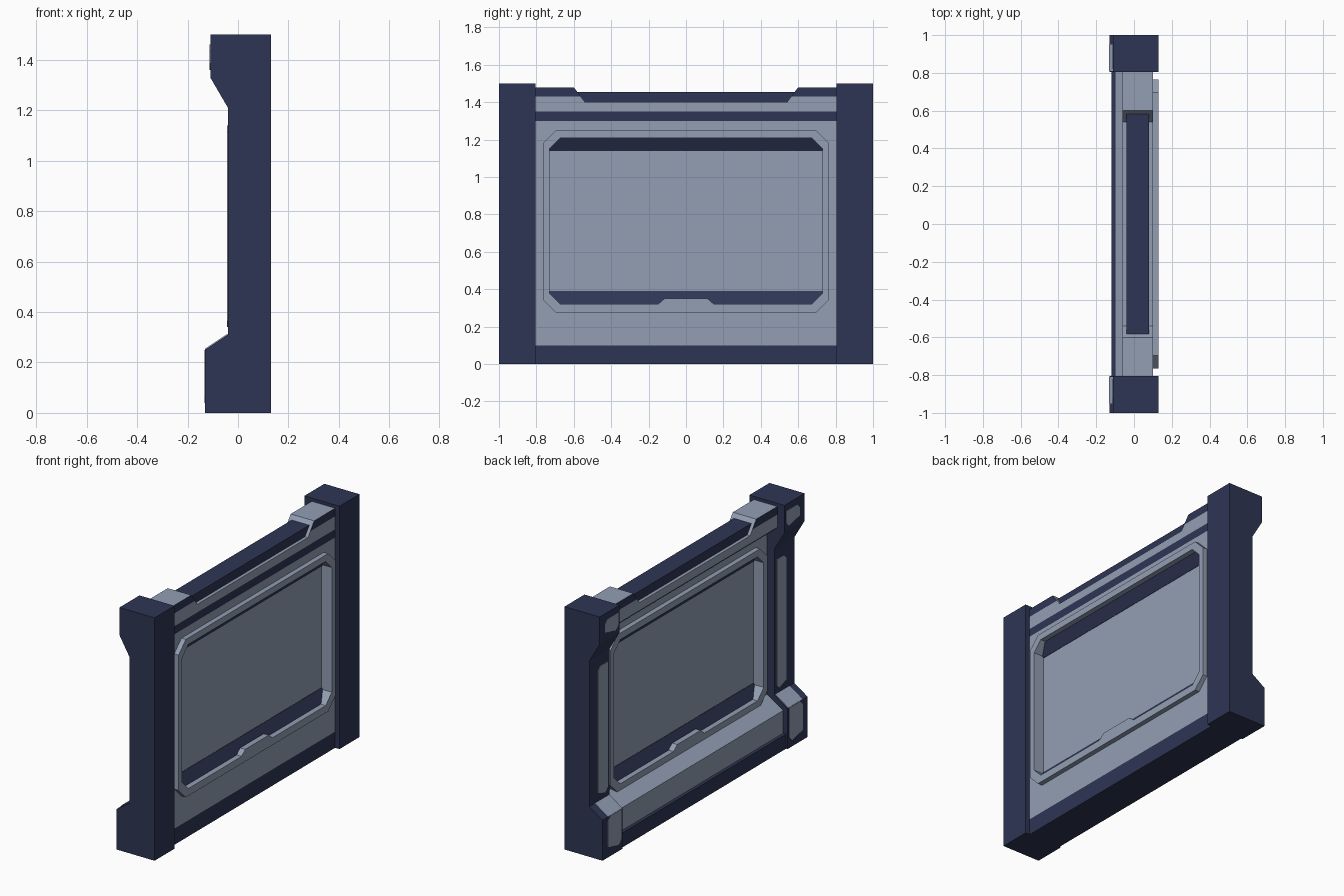
import bpy, bmesh

if "Cube" in bpy.data.objects:
    bpy.data.objects.remove(bpy.data.objects["Cube"])


def material(name, rgb):
    m = bpy.data.materials.new(name)
    m.diffuse_color = (*rgb, 1.0)
    m.use_nodes = True
    m.node_tree.nodes["Principled BSDF"].inputs["Base Color"].default_value = m.diffuse_color
    return m


MATS = [material("navy", (0.027, 0.036, 0.088)),
        material("pale_grey", (0.29, 0.345, 0.455))]
NAVY, GREY = 0, 1


def prism(name, pts, axis, a, b, sides=NAVY, caps=NAVY):
    """Extrude a profile: axis 'y' takes (x, z) points, axis 'x' takes (y, z).
    sides is one material index or a string with n/g for each profile edge."""
    def place(p, t):
        return (t, p[0], p[1]) if axis == 'x' else (p[0], t, p[1])
    bm = bmesh.new()
    lo = [bm.verts.new(place(p, a)) for p in pts]
    hi = [bm.verts.new(place(p, b)) for p in pts]
    for loop in (lo, hi):
        bm.faces.new(loop).material_index = caps
    n = len(pts)
    for i in range(n):
        j = (i + 1) % n
        f = bm.faces.new((lo[i], lo[j], hi[j], hi[i]))
        f.material_index = "ng".index(sides[i]) if isinstance(sides, str) else sides
    bmesh.ops.recalc_face_normals(bm, faces=bm.faces)
    me = bpy.data.meshes.new(name)
    bm.to_mesh(me)
    bm.free()
    for m in MATS:
        me.materials.append(m)
    ob = bpy.data.objects.new(name, me)
    bpy.context.collection.objects.link(ob)
    return ob


def cut(ob, cutter):
    mod = ob.modifiers.new("cut", 'BOOLEAN')
    mod.operation = 'DIFFERENCE'
    mod.solver = 'EXACT'
    mod.object = cutter
    bpy.context.view_layer.objects.active = ob
    bpy.ops.object.modifier_apply(modifier=mod.name)
    bpy.data.objects.remove(cutter)


def octagon(w, z0, z1, c, notch=False):
    """Chamfered window outline, optionally with the raised sill notch."""
    low = [(-w + c, z0)]
    if notch:
        low += [(-0.15, z0), (-0.115, 0.35), (0.115, 0.35), (0.15, z0)]
    return low + [(w - c, z0), (w, z0 + c), (w, z1 - c),
                  (w - c, z1), (-w + c, z1), (-w, z1 - c), (-w, z0 + c)]


# Wall body: one profile with the overhanging top and the bulging skirting
wall = prism("wall_body",
             [(.10, 0), (.10, .10), (.10, 1.30), (.10, 1.35), (.10, 1.40),
              (-.06, 1.40), (-.06, 1.35), (.01, 1.29), (.01, .30),
              (-.10, .23), (-.10, .09), (-.12, .09), (-.12, 0)],
             'y', -0.81, 0.81, "ngngggngggnnn", GREY)
cut(wall, prism("window_cutter", octagon(.73, .32, 1.21, .06), 'x', -0.3, 0.3, GREY, GREY))

# Raised window rings on both faces of the wall
for side, x0, x1 in (("outer", .095, .13), ("inner", -.02, .015)):
    ring = prism(side + "_window_ring", octagon(.765, .275, 1.25, .07),
                 'x', x0, x1, GREY, GREY)
    cut(ring, prism("ring_cutter", octagon(.73, .32, 1.21, .06, True),
                    'x', -0.3, 0.3, GREY, GREY))

# Recessed panel with sloped head and sill
prism("window_panel", [(-.74, .32), (.74, .32), (.74, 1.21), (-.74, 1.21)],
      'x', .05, .06, GREY, GREY)
for name, edge, tip in (("window_head", 1.209, 1.14), ("window_sill", .321, .39)):
    prism(name, [(.098, edge), (.062, tip), (.048, tip), (.012, edge)], 'y', -.735, .735)

# Top beam
prism("top_beam", [(-.04, 1.39), (.08, 1.39), (.08, 1.455), (-.04, 1.455)],
      'y', -.7, .7)

POST = [(.13, 0), (.13, 1.5), (-.11, 1.5), (-.11, 1.33),
        (-.04, 1.21), (-.04, .31), (-.13, .25), (-.13, 0)]
T = 0.003  # inlay plate thickness

for s, label in ((-1, "front"), (1, "back")):
    # End post
    prism(label + "_post", POST, 'y', s * .805, s * 1.0)

    # Cap blocks beside the post, grey below and on top, navy on the flanks
    prism(label + "_cap_base",
          [(s * .54, 1.40), (s * .5625, 1.43), (s * .81, 1.43), (s * .81, 1.40)],
          'x', -.06, .10, GREY, GREY)
    prism(label + "_cap_top",
          [(s * .5625, 1.43), (s * .60, 1.48), (s * .81, 1.48), (s * .81, 1.43)],
          'x', -.06, .10, GREY, NAVY)

    # Grey inlays on the inner face of the post
    for name, x, z0, z1, y0, y1 in (("upper", -.11, 1.36, 1.46, .82, .95),
                                    ("middle", -.04, .34, 1.14, .825, .92),
                                    ("lower", -.13, .04, .25, .82, .95)):
        c = .025
        prism(f"{label}_{name}_inlay",
              [(s * (y0 + c), z0), (s * y1, z0 + c), (s * y1, z1 - c),
               (s * (y1 - c), z1), (s * y0, z1), (s * y0, z0 + c)],
              'x', x - T, x + T, GREY, GREY)
    prism(label + "_ledge_inlay",
          [(-.13, .25), (-.04, .31), (-.042, .313), (-.132, .253)],
          'y', s * .81, s * .95, GREY, GREY)
